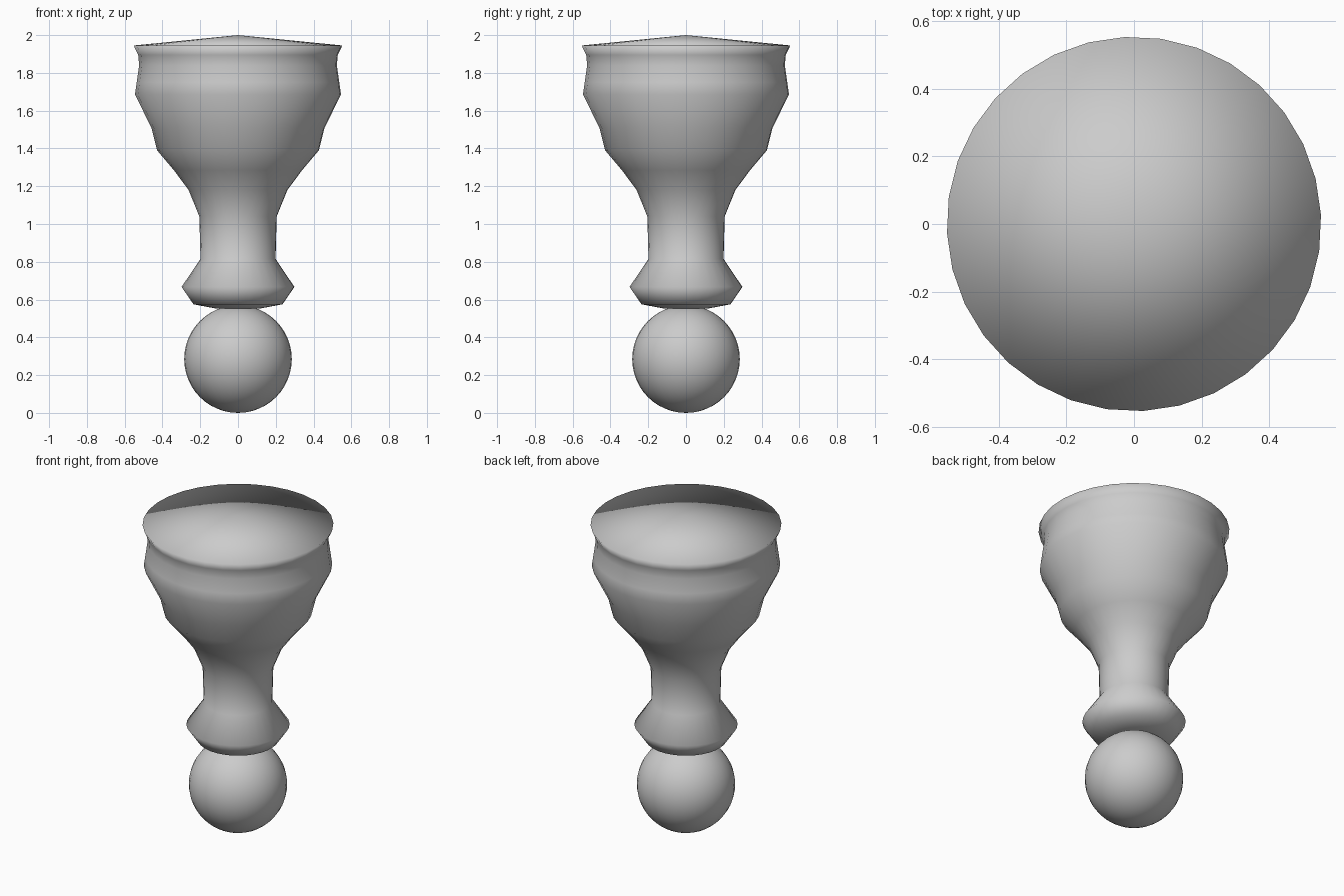
import bpy, bmesh, math
from mathutils import Matrix

if "Cube" in bpy.data.objects:
    bpy.data.objects.remove(bpy.data.objects["Cube"])

SIDES = 32
TURN = math.radians(2.8)


def finish(bm, name):
    bmesh.ops.recalc_face_normals(bm, faces=bm.faces)
    for f in bm.faces:
        f.smooth = True
    mesh = bpy.data.meshes.new(name)
    bm.to_mesh(mesh)
    bm.free()
    obj = bpy.data.objects.new(name, mesh)
    bpy.context.collection.objects.link(obj)
    return obj


def lathe(name, profile):
    """Spin (radius, height) points around z; radius 0 ends become poles."""
    bm = bmesh.new()
    verts = [bm.verts.new((r * math.cos(TURN), r * math.sin(TURN), z)) for r, z in profile]
    edges = [bm.edges.new(pair) for pair in zip(verts, verts[1:])]
    bmesh.ops.spin(bm, geom=verts + edges, cent=(0, 0, 0), axis=(0, 0, 1),
                   angle=math.tau, steps=SIDES, use_merge=True)
    bmesh.ops.remove_doubles(bm, verts=bm.verts, dist=1e-4)
    return finish(bm, name)


# Turned body: collar, slim neck, flared cup and shallow conical cap
lathe("turned_body", [
    (0, 0.55), (0.12, 0.553), (0.236, 0.575), (0.299, 0.667), (0.199, 0.815),
    (0.205, 1.04), (0.262, 1.18), (0.34, 1.285), (0.429, 1.39), (0.459, 1.51),
    (0.546, 1.685), (0.537, 1.75), (0.524, 1.84), (0.529, 1.895),
    (0.553, 1.945), (0, 2.0),
])

# Ball at the foot
ball = bmesh.new()
bmesh.ops.create_uvsphere(ball, u_segments=SIDES, v_segments=24, radius=0.285,
                          matrix=Matrix.Translation((0, 0, 0.285)))
finish(ball, "foot_ball")
